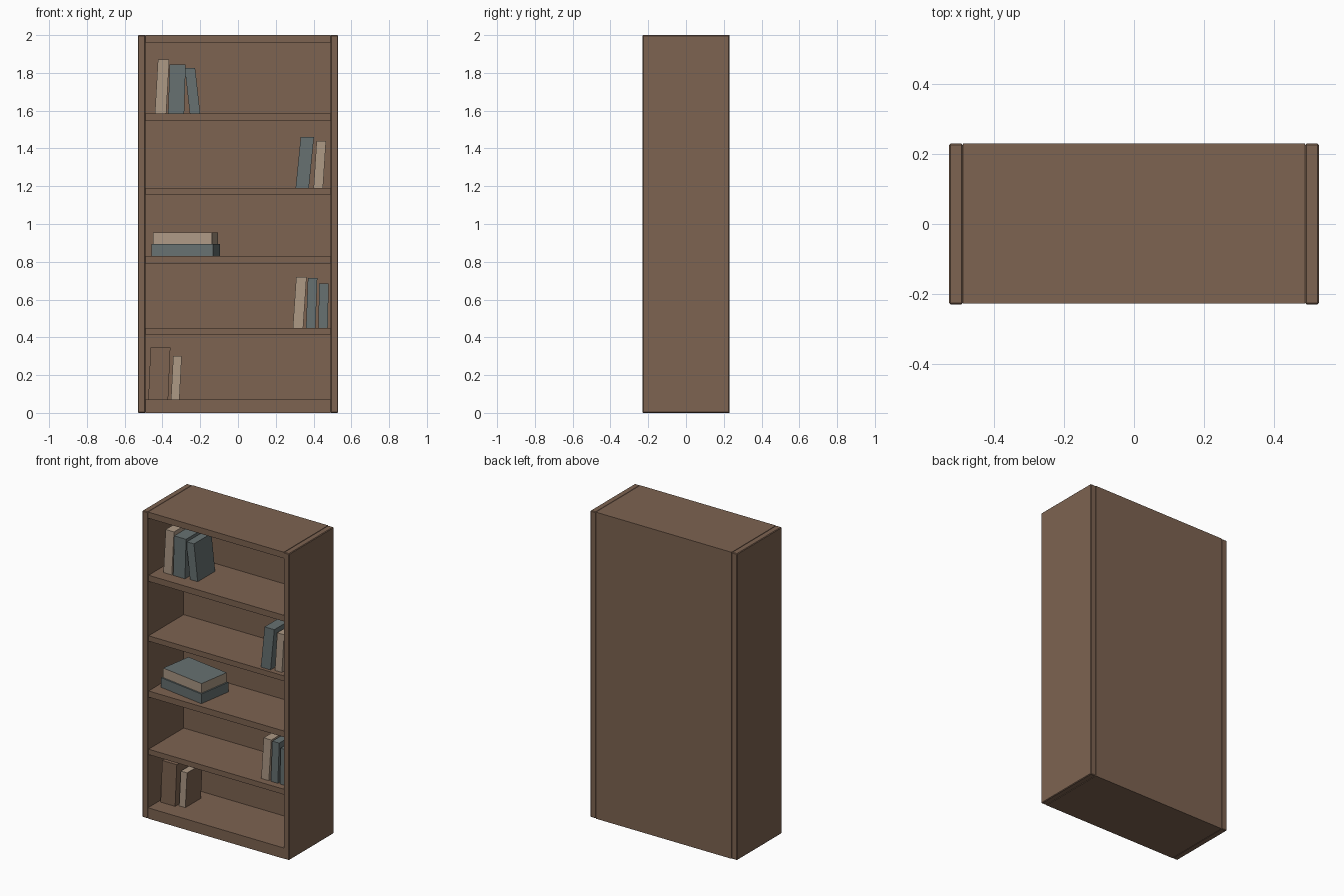
import bpy, bmesh, math
from mathutils import Matrix

if "Cube" in bpy.data.objects:
    bpy.data.objects.remove(bpy.data.objects["Cube"])


def material(name, rgb):
    m = bpy.data.materials.new(name)
    m.diffuse_color = (*rgb, 1)
    m.use_nodes = True
    m.node_tree.nodes["Principled BSDF"].inputs["Base Color"].default_value = m.diffuse_color
    return m


WOOD = material("brown wood", (0.205, 0.125, 0.082))
SLATE = material("slate cover", (0.135, 0.165, 0.165))
CREAM = material("cream cover", (0.42, 0.32, 0.235))


def add_box(name, x, y, z, mat, lean=(0, 0), turn=0, bevel=0.0):
    """Box from ranges; lean moves the left and right top edges in x."""
    bm = bmesh.new()
    bmesh.ops.create_cube(bm, size=1)
    for v in bm.verts:
        right, top = v.co.x > 0, v.co.z > 0
        v.co.x = x[right] + (lean[right] if top else 0)
        v.co.y = y[v.co.y > 0]
        v.co.z = z[top]
    if turn:
        c = ((x[0] + x[1]) / 2, (y[0] + y[1]) / 2, 0)
        bmesh.ops.rotate(bm, verts=bm.verts, cent=c, matrix=Matrix.Rotation(turn, 3, 'Z'))
    if bevel:
        bmesh.ops.bevel(bm, geom=bm.edges[:], offset=bevel, segments=1, affect='EDGES')
    bmesh.ops.recalc_face_normals(bm, faces=bm.faces)
    mesh = bpy.data.meshes.new(name)
    bm.to_mesh(mesh)
    bm.free()
    mesh.materials.append(mat)
    ob = bpy.data.objects.new(name, mesh)
    bpy.context.collection.objects.link(ob)
    return ob


def paint_side(ob, mat, axis):
    """Give the faces pointing along +axis a second colour."""
    ob.data.materials.append(mat)
    for p in ob.data.polygons:
        if p.normal[axis] > 0.8:
            p.material_index = 1


# Case: sides, top, base and back
W, D, H, T = 0.53, 0.23, 2.0, 0.04
BACK = 0.14
for side, s in (("left", -1), ("right", 1)):
    xs = sorted((s * W, s * (W - T)))
    add_box(side + "_side", xs, (-D, D), (0, H), WOOD, bevel=0.004)
IN = W - T
add_box("top_panel", (-IN, IN), (-D + 0.002, D), (H - T, H), WOOD)
add_box("base_panel", (-IN, IN), (-D + 0.002, D), (0, 0.07), WOOD)
add_box("back_panel", (-IN, IN), (BACK, D), (0.07, H - T), WOOD)

# Shelves
for i, (z0, z1) in enumerate(((0.415, 0.45), (0.79, 0.83), (1.155, 1.19), (1.545, 1.585))):
    add_box(f"shelf_{i + 1}", (-IN, IN), (-D + 0.008, BACK), (z0, z1), WOOD)

# Standing books: left, right, front, depth, bottom, top, lean, colour
books = [
    (-0.44, -0.38, -0.14, 0.20, 1.585, 1.87, 0.016, CREAM),
    (-0.37, -0.285, -0.14, 0.20, 1.585, 1.845, 0.008, SLATE),
    (-0.255, -0.20, -0.13, 0.18, 1.585, 1.825, -0.027, SLATE),
    (0.305, 0.375, -0.20, 0.22, 1.19, 1.46, 0.027, SLATE),
    (0.40, 0.45, -0.19, 0.22, 1.19, 1.44, 0.016, CREAM),
    (0.29, 0.345, -0.175, 0.18, 0.45, 0.72, 0.018, CREAM),
    (0.36, 0.41, -0.175, 0.18, 0.45, 0.715, 0.010, SLATE),
    (0.425, 0.475, -0.175, 0.18, 0.45, 0.685, 0.005, SLATE),
    (-0.475, -0.37, -0.12, 0.18, 0.07, 0.345, 0.012, WOOD),
    (-0.355, -0.31, -0.10, 0.16, 0.07, 0.30, 0.012, CREAM),
]
for i, (x0, x1, y, d, z0, z1, lean, mat) in enumerate(books):
    ob = add_box(f"standing_book_{i + 1}", (x0, x1), (y, y + d), (z0, z1), mat, (lean, lean))
paint_side(ob, WOOD, 0)  # last book has a brown cover behind its cream spine

# Two books lying on the middle shelf
turn = math.radians(-9)
add_box("lying_book_lower", (-0.442, -0.112), (-0.165, 0.065), (0.83, 0.893), SLATE, turn=turn)
upper = add_box("lying_book_upper", (-0.435, -0.12), (-0.155, 0.06), (0.893, 0.955), CREAM, turn=turn)
paint_side(upper, SLATE, 2)
